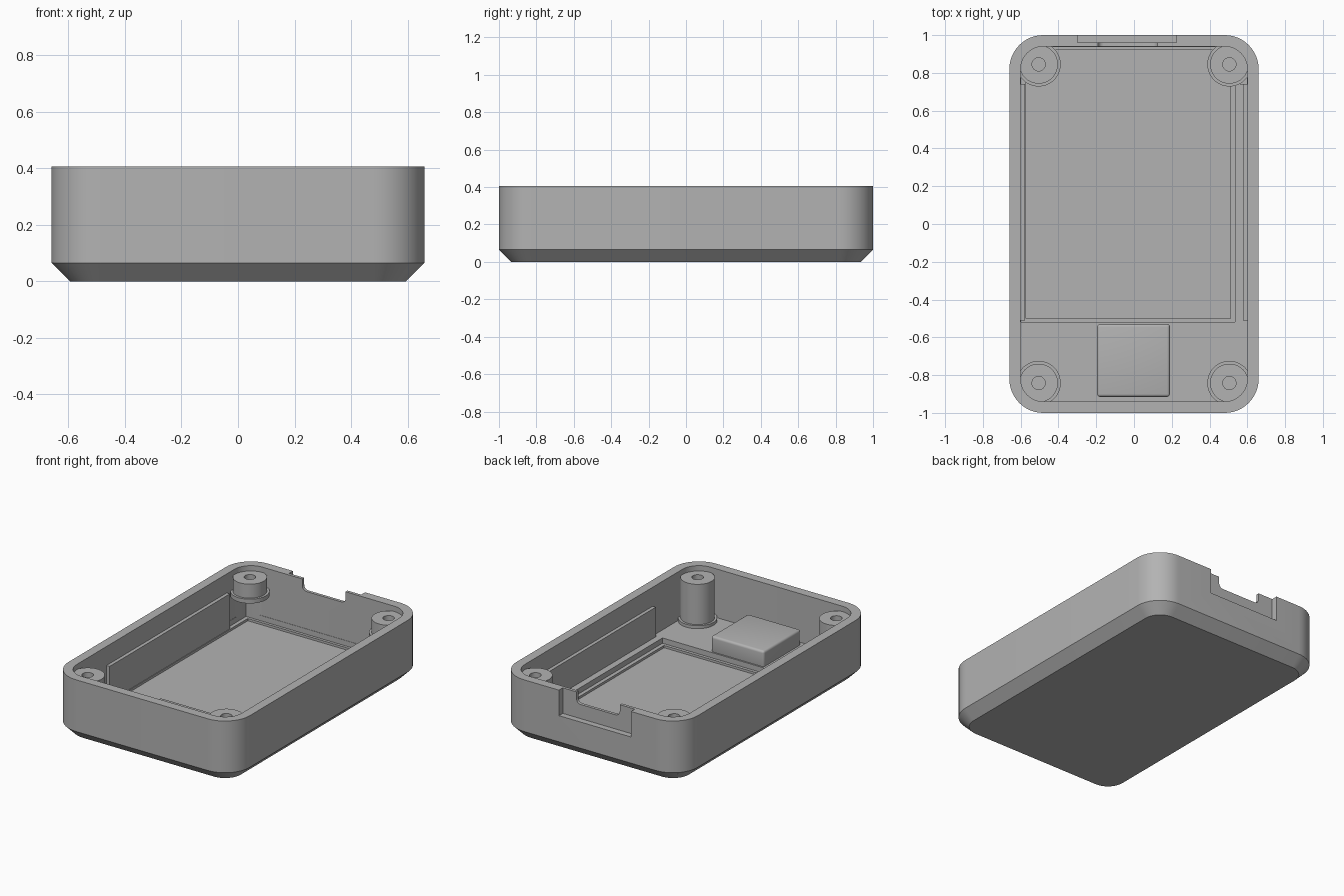
import bpy, bmesh, math
from mathutils import Matrix, Vector

cube = bpy.data.objects.get("Cube")
if cube:
    bpy.data.objects.remove(cube, do_unlink=True)

grey = bpy.data.materials.new("plain grey")
grey.use_nodes = True
colour = (0.45, 0.45, 0.45, 1)
grey.diffuse_color = colour
grey.node_tree.nodes["Principled BSDF"].inputs["Base Color"].default_value = colour

HALF_X, HALF_Y, TOP = 0.66, 1.0, 0.405
CORNER, CHAMFER, WALL = 0.18, 0.065, 0.06
FLOOR, POST_TOP = 0.085, 0.37


def finish(name, bm):
    bmesh.ops.recalc_face_normals(bm, faces=bm.faces)
    mesh = bpy.data.meshes.new(name)
    bm.to_mesh(mesh)
    bm.free()
    mesh.materials.append(grey)
    obj = bpy.data.objects.new(name, mesh)
    bpy.context.collection.objects.link(obj)
    return obj


def select(obj):
    bpy.ops.object.select_all(action='DESELECT')
    obj.select_set(True)
    bpy.context.view_layer.objects.active = obj


def smooth(obj):
    select(obj)
    bpy.ops.object.shade_smooth_by_angle(angle=math.radians(30))


def box(name, low, high, bevel=0, axis=None):
    """Box between two corners; bevels all edges, or those along one axis."""
    low, high = Vector(low), Vector(high)
    bm = bmesh.new()
    bmesh.ops.create_cube(bm, size=1)
    bmesh.ops.scale(bm, vec=high - low, verts=bm.verts)
    bmesh.ops.translate(bm, vec=(low + high) / 2, verts=bm.verts)
    if bevel:
        edges = [e for e in bm.edges if axis is None
                 or abs((e.verts[0].co - e.verts[1].co)[axis]) > 0.001]
        bmesh.ops.bevel(bm, geom=edges, offset=bevel, segments=4,
                        profile=0.5, affect='EDGES')
    return finish(name, bm)


def rounded_loop(bm, inset, z, steps=12):
    r = CORNER - inset
    verts = []
    for i, (sx, sy) in enumerate([(1, 1), (-1, 1), (-1, -1), (1, -1)]):
        for k in range(steps + 1):
            a = math.pi / 2 * (i + k / steps)
            verts.append(bm.verts.new((sx * (HALF_X - CORNER) + r * math.cos(a),
                                       sy * (HALF_Y - CORNER) + r * math.sin(a), z)))
    return verts


def cut(obj, cutter):
    cutter.hide_render = True
    mod = obj.modifiers.new("cut", 'BOOLEAN')
    mod.operation = 'DIFFERENCE'
    mod.solver = 'EXACT'
    mod.object = cutter
    select(obj)
    bpy.ops.object.modifier_apply(modifier=mod.name)
    bpy.data.objects.remove(cutter, do_unlink=True)


def lathe(name, profile, x, y, steps=48):
    bm = bmesh.new()
    verts = [bm.verts.new((r, 0, z)) for r, z in profile]
    edges = [bm.edges.new(pair) for pair in zip(verts, verts[1:])]
    bmesh.ops.spin(bm, geom=verts + edges, cent=(0, 0, 0), axis=(0, 0, 1),
                   angle=math.tau, steps=steps)
    bmesh.ops.remove_doubles(bm, verts=bm.verts, dist=0.0001)
    bmesh.ops.transform(bm, matrix=Matrix.Translation((x, y, 0)), verts=bm.verts)
    obj = finish(name, bm)
    smooth(obj)
    return obj


# Open tray with chamfered bottom edge
bm = bmesh.new()
loops = [rounded_loop(bm, i, z) for i, z in
         [(CHAMFER, 0), (0, CHAMFER), (0, TOP), (WALL, TOP), (WALL, FLOOR)]]
for a, b in zip(loops, loops[1:]):
    for i in range(len(a)):
        j = (i + 1) % len(a)
        bm.faces.new((a[i], a[j], b[j], b[i]))
bm.faces.new(loops[0])
bm.faces.new(loops[-1])
tray = finish("tray", bm)

# Stepped floor pocket and squared rear corner
cut(tray, box("pocket_cutter", (-0.598, -0.52, 0.05), (0.535, 0.938, 0.25)))
cut(tray, box("corner_cutter", (0.52, 0.74, 0.05), (0.598, 0.938, 0.25)))
cut(tray, box("inner_pocket_cutter", (-0.573, -0.5, 0.035), (0.51, 0.92, 0.2)))

# Rear connector recess and the opening through the thin wall
cut(tray, box("recess_cutter", (-0.3, 0.96, 0.237), (0.225, 1.1, 0.6)))
cut(tray, box("opening_cutter", (-0.19, 0.85, 0.33), (0.125, 1.1, 0.6), 0.03, 1))
smooth(tray)

# Screw posts: tall at the front, hanging from the walls at the rear
for side, x in (("left", 0.505), ("right", -0.505)):
    for end, y, base, collar in (("front", -0.842, FLOOR - 0.01, FLOOR + 0.02),
                                 ("rear", 0.845, 0.25, 0.278)):
        lathe(f"{end}_{side}_post",
              [(0, base), (0.117, base), (0.117, collar), (0.102, collar),
               (0.102, POST_TOP), (0.035, POST_TOP), (0.035, 0.265), (0, 0.265)],
              x, y)

# Side rails against the long walls
for side, sx in (("left", 1), ("right", -1)):
    x0, x1 = sorted((sx * 0.577, sx * 0.605))
    box(f"{side}_rail", (x0, -0.51, 0.045), (x1, 0.74, 0.28))

# Raised block on the front floor
block = box("raised_block", (-0.195, -0.915, FLOOR - 0.02), (0.19, -0.53, 0.187), 0.015)
smooth(block)
